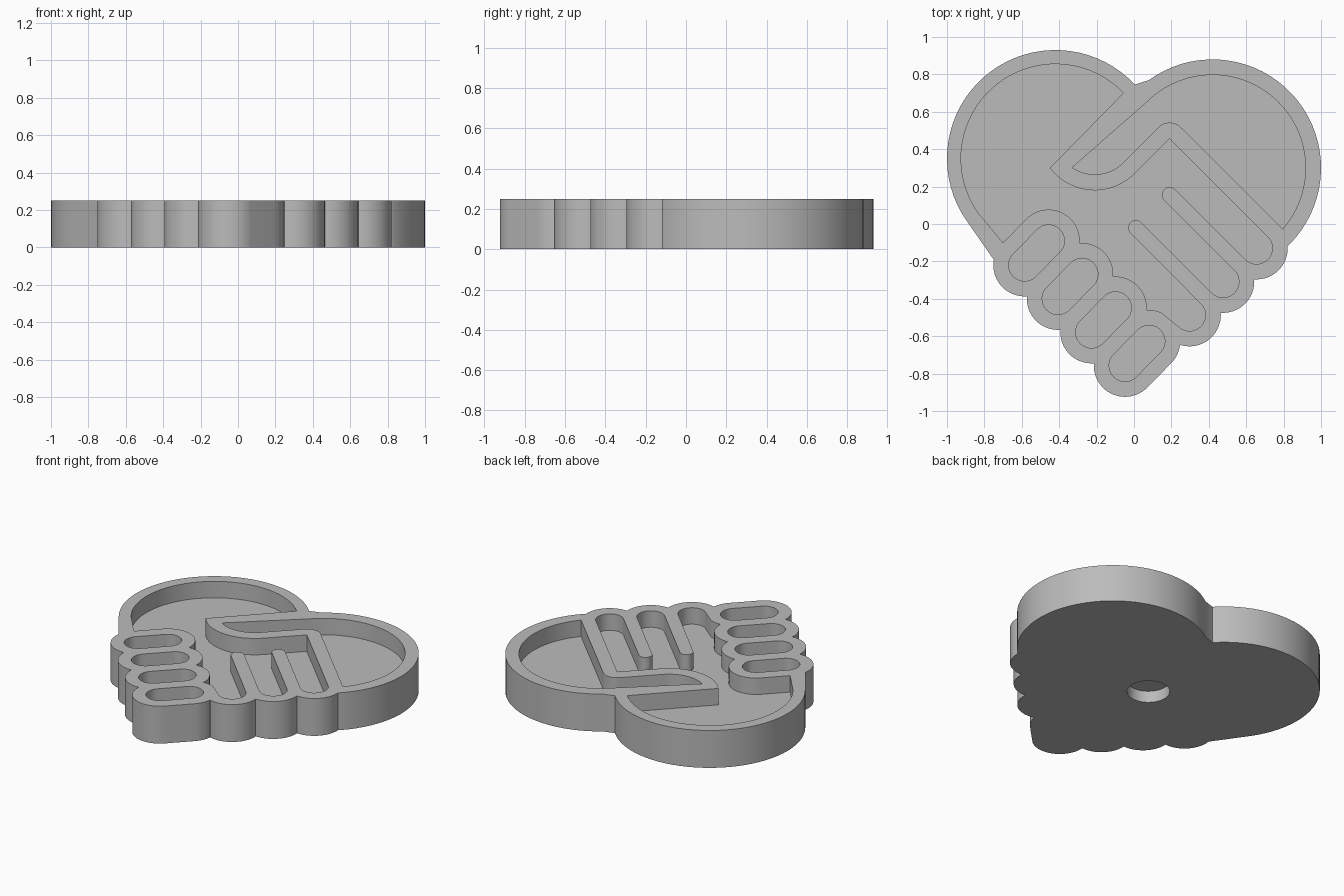
import bpy, bmesh
from math import sin, cos, radians, ceil, hypot

cube = bpy.data.objects.get("Cube")
if cube:
    bpy.data.objects.remove(cube, do_unlink=True)

TOP, FLOOR, HOLE = 0.25, 0.14, 0.077
R_OUT, R_IN, R_WALL = 0.167, 0.085, 0.041
STEP = 0.179                                  # diagonal spacing of fingers
LOBE_L, LOBE_R = (-0.42, 0.35), (0.42, 0.30)
THUMB = (-0.21, 0.48)
FIST_TOP = [(-0.457 + STEP * i, -0.09 - STEP * i) for i in range(4)]
FIST_END = [(x - 0.128, y - 0.13) for x, y in FIST_TOP]
FINGERS = [(0.297 + STEP * i, -0.487 + STEP * i) for i in range(3)]
WALLS = [(0.01, -0.02), (0.19, 0.156)]


def arc(c, r, a0, a1):
    """Points on a circle from angle a0 to a1, in degrees."""
    n = max(2, ceil(abs(a1 - a0) / 5))
    angles = [radians(a0 + (a1 - a0) * i / n) for i in range(n + 1)]
    return [(c[0] + r * cos(a), c[1] + r * sin(a)) for a in angles]


def ring(bm, pts, z):
    """A closed loop of vertices at height z, without near-duplicates."""
    kept = [p for i, p in enumerate(pts)
            if hypot(p[0] - pts[i - 1][0], p[1] - pts[i - 1][1]) > 0.003]
    return [bm.verts.new((x, y, z)) for x, y in kept]


def wall(bm, low, high):
    """Upright faces between two matching loops."""
    for i in range(len(low)):
        bm.faces.new((low[i - 1], low[i], high[i], high[i - 1]))


def fill(bm, loops, up):
    """Flat face bounded by the first loop, with the other loops as holes."""
    edges = [bm.edges.get((lp[i - 1], lp[i])) for lp in loops for i in range(len(lp))]
    bmesh.ops.triangle_fill(bm, use_beauty=True, edges=edges, normal=(0, 0, up))


# Outer silhouette: left lobe, fist knuckles, fingertips, right lobe
outline = arc(LOBE_L, 0.58, 43, 215)
for i, c in enumerate(FIST_END):
    outline += arc(c, R_OUT, 170 if i == 0 else 175.7, 315 if i == 3 else 274.3)
outline += arc(FIST_TOP[3], R_OUT, 315, 352.5)
for i, c in enumerate(FINGERS):
    outline += arc(c, R_OUT, 253 if i == 0 else 265.7, 364.3)
outline += arc(LOBE_R, 0.58, -45, 126)

# Left arm, palm and three long fingers, as one pocket
palm = arc(LOBE_L, 0.505, 44, 215) + [(-0.70, -0.10)]
for i, c in enumerate(FIST_TOP):
    palm += arc(c, R_OUT, 135 if i == 0 else 94.3, 67 if i == 3 else -4.3)
for i, c in enumerate(FINGERS):
    palm += arc(c, R_IN, 225, 405)
    if i < 2:
        palm += arc(WALLS[i], R_WALL, 225, 45)
palm += [(0.19, 0.456)] + arc(THUMB, 0.30, 315, 217)

# Right arm and thumb pocket
arm = arc(LOBE_R, 0.497, -41, 135)
arm += arc(THUMB, 0.215, 236, 315) + arc((0.19, 0.457), R_IN, 135, 45)

# Four curled finger pockets
curled = [arc(a, R_IN, -45, 135) + arc(b, R_IN, 135, 315)
          for a, b in zip(FIST_TOP, FIST_END)]

# Outer side of the plate
bm = bmesh.new()
base, rim = ring(bm, outline, 0), ring(bm, outline, TOP)
wall(bm, base, rim)

# Pockets sunk into the top
pocket_rims = []
for pts in [palm, arm] + curled:
    floor, edge = ring(bm, pts, FLOOR), ring(bm, pts, TOP)
    wall(bm, floor, edge)
    fill(bm, [floor], 1)
    pocket_rims.append(edge)
fill(bm, [rim] + pocket_rims, 1)

# Round recess underneath
circle = arc((-0.08, 0.04), 0.13, 0, 355)
mouth, ceiling = ring(bm, circle, 0), ring(bm, circle, HOLE)
wall(bm, mouth, ceiling)
fill(bm, [ceiling], -1)
fill(bm, [base, mouth], -1)

bmesh.ops.recalc_face_normals(bm, faces=bm.faces)
mesh = bpy.data.meshes.new("heart_handshake_plate")
bm.to_mesh(mesh)
bm.free()
plate = bpy.data.objects.new("heart_handshake_plate", mesh)
bpy.context.scene.collection.objects.link(plate)

# Single grey material
grey = bpy.data.materials.new("plain grey")
grey.use_nodes = True
grey.diffuse_color = (0.5, 0.5, 0.5, 1)
grey.node_tree.nodes["Principled BSDF"].inputs["Base Color"].default_value = (0.5, 0.5, 0.5, 1)
mesh.materials.append(grey)

# Smooth the curved sides, keep the rims sharp
bpy.ops.object.select_all(action='DESELECT')
bpy.context.view_layer.objects.active = plate
plate.select_set(True)
bpy.ops.object.shade_smooth_by_angle(angle=radians(25))
